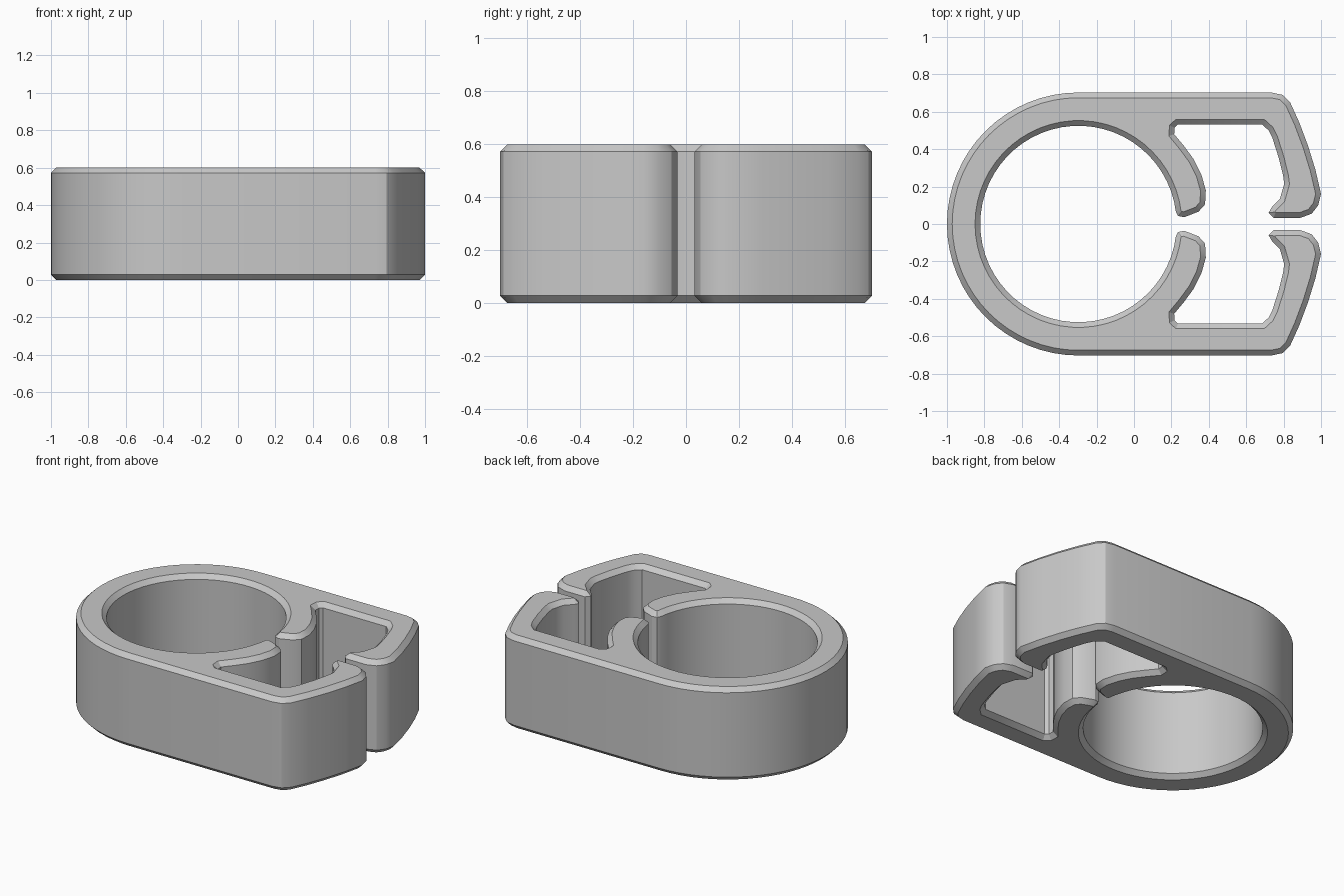
import bpy, bmesh, math
from mathutils import Vector
from mathutils.geometry import delaunay_2d_cdt

if "Cube" in bpy.data.objects:
    bpy.data.objects.remove(bpy.data.objects["Cube"])

HEIGHT, CHAMFER = 0.6, 0.028
CENTRE_X, R_OUT, R_HOLE = -0.297, 0.703, 0.525


def arc(radius, start, end, steps):
    """Points on a circle around the ring centre, angles in degrees."""
    out = []
    for i in range(steps + 1):
        a = math.radians(start + (end - start) * i / steps)
        out.append((CENTRE_X + radius * math.cos(a), radius * math.sin(a)))
    return out


def inset(loop, d):
    """Move a clockwise loop into its own area by distance d."""
    out = []
    for i, p in enumerate(loop):
        e1 = (p - loop[i - 1]).normalized()
        e2 = (loop[(i + 1) % len(loop)] - p).normalized()
        n1, n2 = Vector((e1.y, -e1.x)), Vector((e2.y, -e2.x))
        out.append(p + (n1 + n2) * (d / max(0.35, 1 + n1.dot(n2))))
    return out


# Back half of the clip outline, from ring outside to ring inside
half = arc(R_OUT, 180, 90, 16)
half += [(0.735, 0.703), (0.795, 0.69), (0.835, 0.65)]            # shoulder
half += [(0.885, 0.54), (0.93, 0.42), (0.97, 0.29), (1.0, 0.16),  # outer jaw
         (0.985, 0.10), (0.95, 0.055), (0.89, 0.033), (0.745, 0.033),
         (0.72, 0.06), (0.735, 0.088), (0.78, 0.135), (0.803, 0.215),
         (0.798, 0.255), (0.775, 0.35), (0.74, 0.46)]
half += [(0.72, 0.50), (0.685, 0.532), (0.235, 0.532),            # pocket
         (0.217, 0.515), (0.215, 0.48)]
half += [(0.265, 0.42), (0.32, 0.345), (0.36, 0.265), (0.384, 0.18),  # inner jaw
         (0.38, 0.105), (0.345, 0.066), (0.268, 0.036), (0.236, 0.043)]
half += arc(R_HOLE, 7, 180, 28)

# Mirror to the front half for one closed outline
loop = [Vector(p) for p in half]
loop += [Vector((x, -y)) for x, y in reversed(half[1:-1])]
small = inset(loop, CHAMFER)
n = len(loop)

# Stack the outline with chamfered rims
bm = bmesh.new()
layers = [(small, 0), (loop, CHAMFER), (loop, HEIGHT - CHAMFER), (small, HEIGHT)]
rings = [[bm.verts.new((p.x, p.y, z)) for p in pts] for pts, z in layers]
for low, high in zip(rings, rings[1:]):
    for i in range(n):
        j = (i + 1) % n
        bm.faces.new((low[j], low[i], high[i], high[j]))

# Flat caps, both from the same triangles
points, _, tris, *_ = delaunay_2d_cdt(small, [], [list(reversed(range(n)))], 1, 1e-6)
for z in (0, HEIGHT):
    verts = [bm.verts.new((p.x, p.y, z)) for p in points]
    for t in tris:
        bm.faces.new([verts[k] for k in (t if z else reversed(t))])
bmesh.ops.remove_doubles(bm, verts=bm.verts[:], dist=1e-5)
bmesh.ops.recalc_face_normals(bm, faces=bm.faces[:])
mesh = bpy.data.meshes.new("clip_body")
bm.to_mesh(mesh)
bm.free()

body = bpy.data.objects.new("clip_body", mesh)
bpy.context.collection.objects.link(body)
grey = bpy.data.materials.new("plain grey")
grey.diffuse_color = (0.58, 0.58, 0.58, 1)
grey.use_nodes = True
grey.node_tree.nodes["Principled BSDF"].inputs["Base Color"].default_value = grey.diffuse_color
mesh.materials.append(grey)

bpy.context.view_layer.objects.active = body
body.select_set(True)
bpy.ops.object.shade_smooth_by_angle(angle=math.radians(30))
